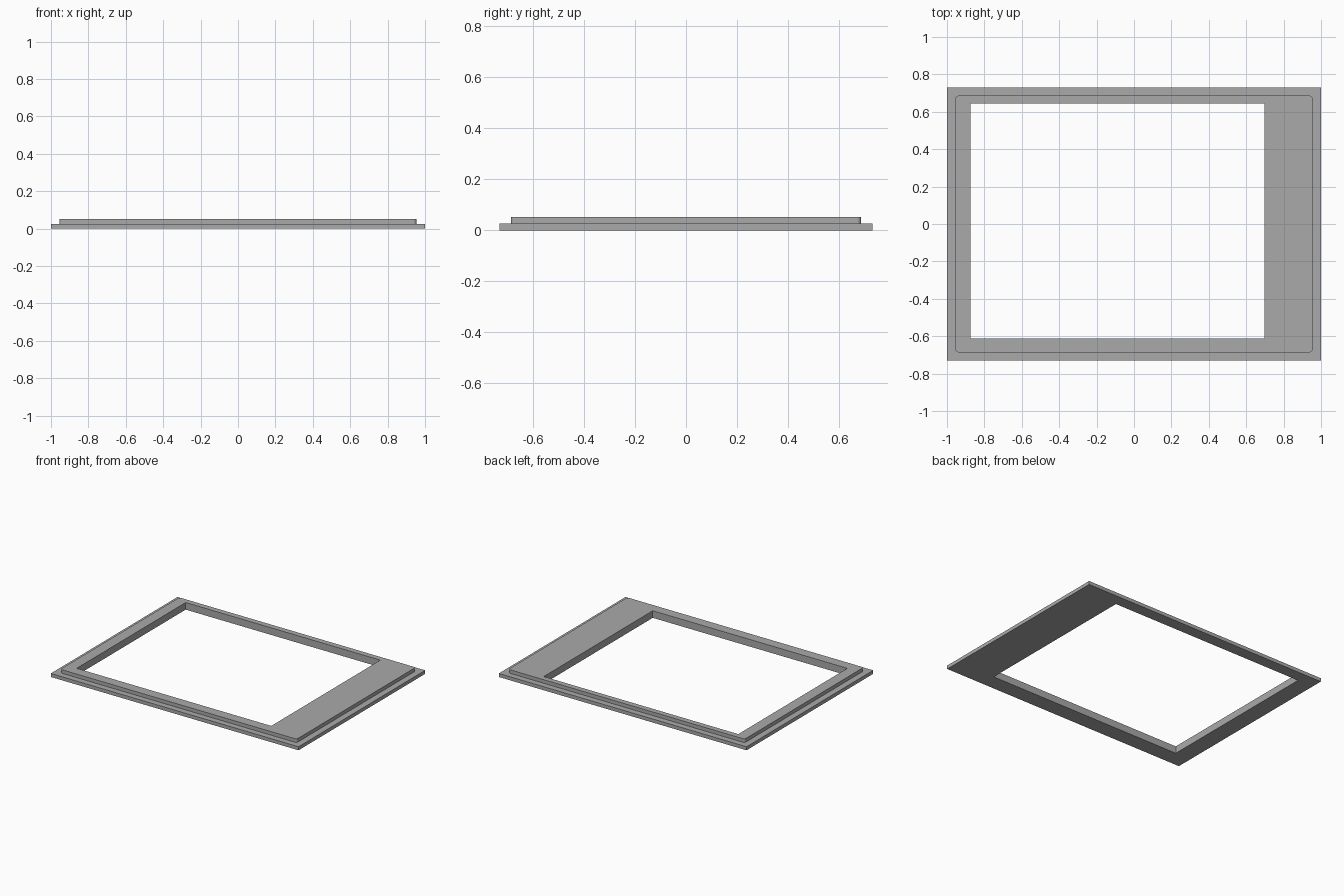
import bpy, bmesh
from math import cos, sin, pi

cube = bpy.data.objects.get("Cube")
if cube:
    bpy.data.objects.remove(cube, do_unlink=True)

grey = bpy.data.materials.new("mid_grey")
grey.use_nodes = True
GREY = (0.4, 0.4, 0.4, 1)
grey.diffuse_color = GREY
grey.node_tree.nodes["Principled BSDF"].inputs["Base Color"].default_value = GREY


def rect(x0, x1, y0, y1, r=0, steps=6):
    """Counter-clockwise rectangle outline with optional rounded corners."""
    if not r:
        return [(x0, y0), (x1, y0), (x1, y1), (x0, y1)]
    centres = [(x1 - r, y1 - r), (x0 + r, y1 - r), (x0 + r, y0 + r), (x1 - r, y0 + r)]
    return [(cx + r * cos((q + i / steps) * pi / 2), cy + r * sin((q + i / steps) * pi / 2))
            for q, (cx, cy) in enumerate(centres) for i in range(steps + 1)]


OUTER = rect(-1, 1, -0.73, 0.73)
RIM = rect(-0.954, 0.954, -0.686, 0.686, r=0.016)
OPENING = rect(-0.874, 0.697, -0.612, 0.645)


def frame(name, outline, z0, z1, top_hole=None, bottom_hole=None):
    """Upright walls round the outline and the opening, capped by flat rings."""
    bm = bmesh.new()

    def loop(points, z):
        verts = [bm.verts.new((x, y, z)) for x, y in points]
        return [bm.edges.new((a, b)) for a, b in zip(verts, verts[1:] + verts[:1])]

    def wall(points):
        low, high = loop(points, z0), loop(points, z1)
        for a, b in zip(low, high):
            bm.faces.new((a.verts[0], a.verts[1], b.verts[1], b.verts[0]))

    def ring(hole, z):
        edges = loop(outline, z) + loop(hole, z)
        bmesh.ops.triangle_fill(bm, edges=edges, use_beauty=True,
                                normal=(0, 0, 1 if z == z1 else -1))

    wall(outline)
    wall(OPENING[::-1])
    if top_hole:
        ring(top_hole, z1)
    if bottom_hole:
        ring(bottom_hole, z0)
    bmesh.ops.remove_doubles(bm, verts=bm.verts, dist=0.0001)
    for f in bm.faces:
        f.normal_update()
        if abs(f.normal.z) > 0.5 and (f.normal.z > 0) != (f.calc_center_median().z > (z0 + z1) / 2):
            f.normal_flip()
    mesh = bpy.data.meshes.new(name)
    bm.to_mesh(mesh)
    bm.free()
    mesh.materials.append(grey)
    obj = bpy.data.objects.new(name, mesh)
    bpy.context.collection.objects.link(obj)
    return obj


# Thin backing sheet, wide base plate with a ledge, and the raised frame on top
frame("backing_sheet", OUTER, 0, 0.007, bottom_hole=OPENING)
frame("base_plate", OUTER, 0.007, 0.026, top_hole=RIM)
frame("raised_frame", RIM, 0.026, 0.052, top_hole=OPENING)
